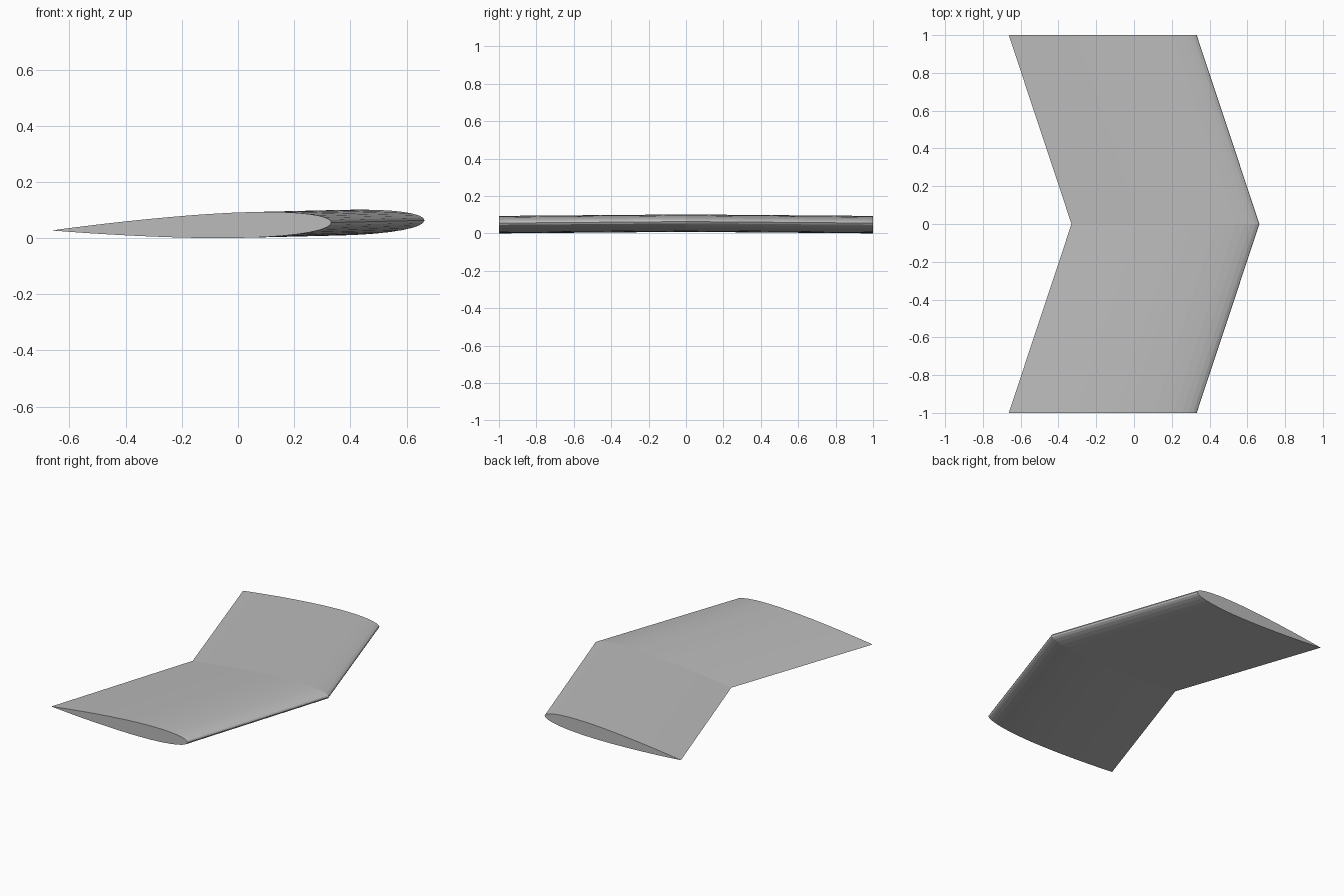
import bpy
import bmesh
import math

cube = bpy.data.objects.get("Cube")
if cube:
    bpy.data.objects.remove(cube)

CHORD = 0.995        # nose to trailing edge
TAIL_RISE = 0.029    # height of the trailing edge at the tips
NOSE_RISE = 0.057    # height of the nose at the tips
SWEEP = 0.332        # how far the root sits ahead of the tips
DROOP = 0.008        # how far the tips hang below the root
THICKNESS = 0.091
STEPS = 22

grey = bpy.data.materials.new("plain grey")
grey.use_nodes = True
colour = (0.5, 0.5, 0.5, 1)
grey.diffuse_color = colour
grey.node_tree.nodes["Principled BSDF"].inputs["Base Color"].default_value = colour


def half_thickness(t):
    """Symmetric aerofoil, t runs from nose to trailing edge."""
    return 5 * THICKNESS * (0.2969 * math.sqrt(t) - 0.126 * t - 0.3516 * t**2
                            + 0.2843 * t**3 - 0.1036 * t**4)


def section_point(t, side):
    lift = NOSE_RISE + (TAIL_RISE - NOSE_RISE) * t
    return 0.332 - CHORD * t, lift + side * half_thickness(t)


# Aerofoil outline: over the top to the nose, then back underneath
spacing = [(1 - math.cos(math.pi * i / STEPS)) / 2 for i in range(STEPS + 1)]
outline = [section_point(t, 1) for t in reversed(spacing)]
outline += [section_point(t, -1) for t in spacing[1:-1]]
floor = min(z for x, z in outline)

# Loft the outline from tip to root to tip
bm = bmesh.new()
rings = []
for y in (-1, 0, 1):
    inboard = 1 - abs(y)
    rings.append([bm.verts.new((x + SWEEP * inboard, y, z - floor + DROOP * inboard))
                  for x, z in outline])
for a, b in zip(rings, rings[1:]):
    for i in range(len(outline)):
        j = (i + 1) % len(outline)
        bm.faces.new((a[i], a[j], b[j], b[i]))

# Flat tip caps
bm.faces.new(rings[0])
bm.faces.new(rings[-1])
bmesh.ops.recalc_face_normals(bm, faces=bm.faces)

mesh = bpy.data.meshes.new("swept_wing")
bm.to_mesh(mesh)
bm.free()
mesh.materials.append(grey)
wing = bpy.data.objects.new("swept_wing", mesh)
bpy.context.collection.objects.link(wing)
